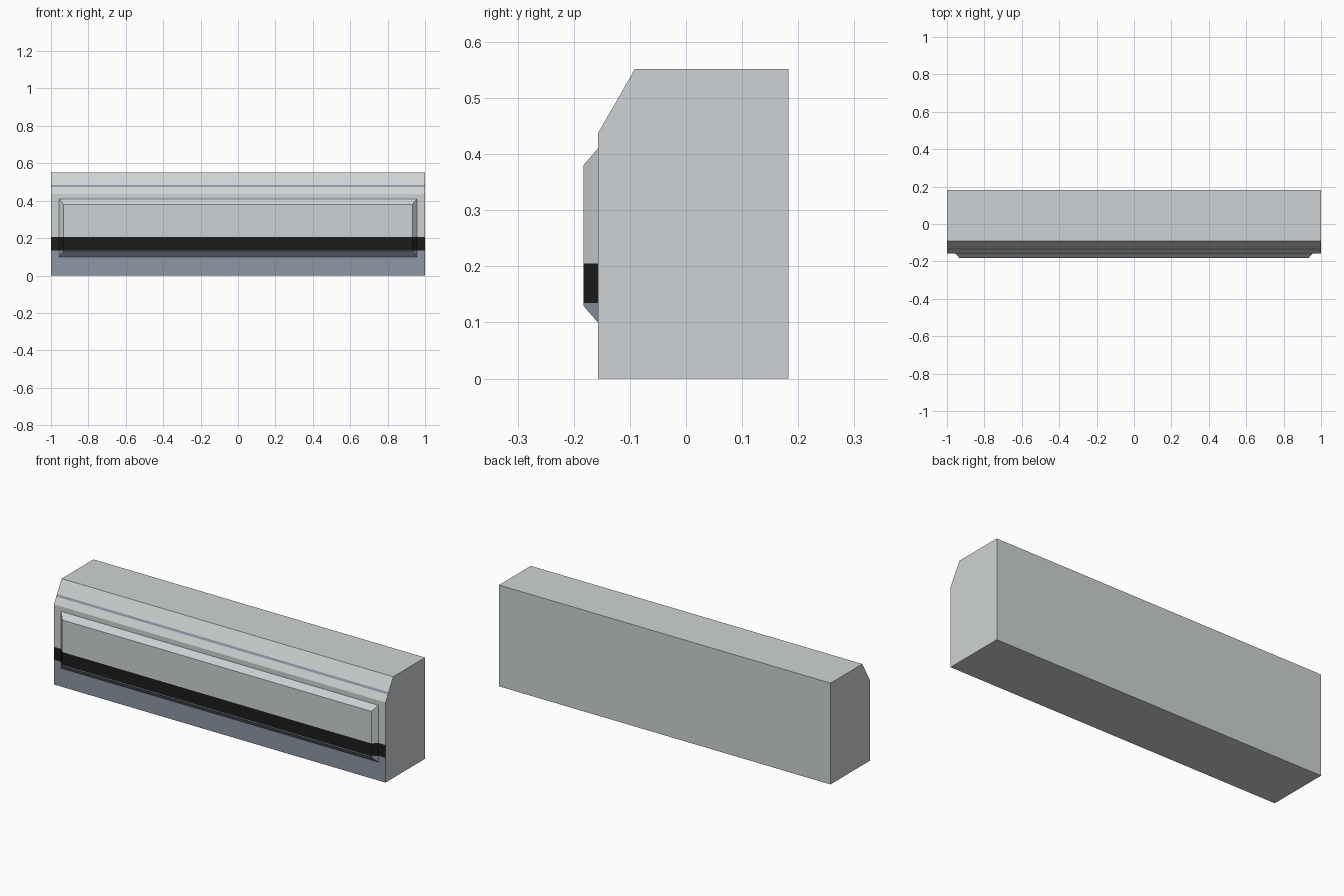
import bpy, bmesh

if "Cube" in bpy.data.objects:
    bpy.data.objects.remove(bpy.data.objects["Cube"])

def material(name, col):
    m = bpy.data.materials.new(name)
    m.diffuse_color = (*col, 1)
    m.use_nodes = True
    m.node_tree.nodes["Principled BSDF"].inputs["Base Color"].default_value = m.diffuse_color
    return m

MATS = [material("light_grey", (0.62, 0.65, 0.66)),
        material("slate_grey", (0.27, 0.31, 0.38)),
        material("black", (0.012, 0.012, 0.012))]

def paint_front(bm):
    # Cut horizontal bands, then colour the front-side faces by height
    for z in (0.135, 0.205, 0.472, 0.483):
        bmesh.ops.bisect_plane(bm, geom=bm.verts[:] + bm.edges[:] + bm.faces[:],
                               plane_co=(0, 0, z), plane_no=(0, 0, 1))
    bm.normal_update()
    for f in bm.faces:
        c = f.calc_center_median()
        if f.normal.y > -0.3 and c.y > -0.15:
            continue
        if c.z < 0.135 or 0.472 < c.z < 0.483:
            f.material_index = 1
        elif c.z < 0.205:
            f.material_index = 2

def finish(bm, name):
    bmesh.ops.recalc_face_normals(bm, faces=bm.faces[:])
    paint_front(bm)
    me = bpy.data.meshes.new(name)
    bm.to_mesh(me)
    bm.free()
    for m in MATS:
        me.materials.append(m)
    ob = bpy.data.objects.new(name, me)
    bpy.context.collection.objects.link(ob)

# Main body: side profile with sloped upper front, extruded along x
profile = [(-0.157, 0), (0.183, 0), (0.183, 0.552), (-0.091, 0.552), (-0.157, 0.437)]
bm = bmesh.new()
face = bm.faces.new([bm.verts.new((-1, y, z)) for y, z in profile])
ext = bmesh.ops.extrude_face_region(bm, geom=[face])
bmesh.ops.translate(bm, vec=(2, 0, 0),
                    verts=[v for v in ext["geom"] if isinstance(v, bmesh.types.BMVert)])
finish(bm, "body")

# Raised front panel with chamfered rim
bm = bmesh.new()
rings = []
for hx, y, z0, z1 in ((0.957, -0.157, 0.10, 0.41), (0.932, -0.183, 0.13, 0.38)):
    rings.append([bm.verts.new((x, y, z)) for x, z in
                  ((-hx, z0), (hx, z0), (hx, z1), (-hx, z1))])
outer, inner = rings
bm.faces.new(inner)
for i in range(4):
    j = (i + 1) % 4
    bm.faces.new((outer[i], outer[j], inner[j], inner[i]))
finish(bm, "front_panel")
